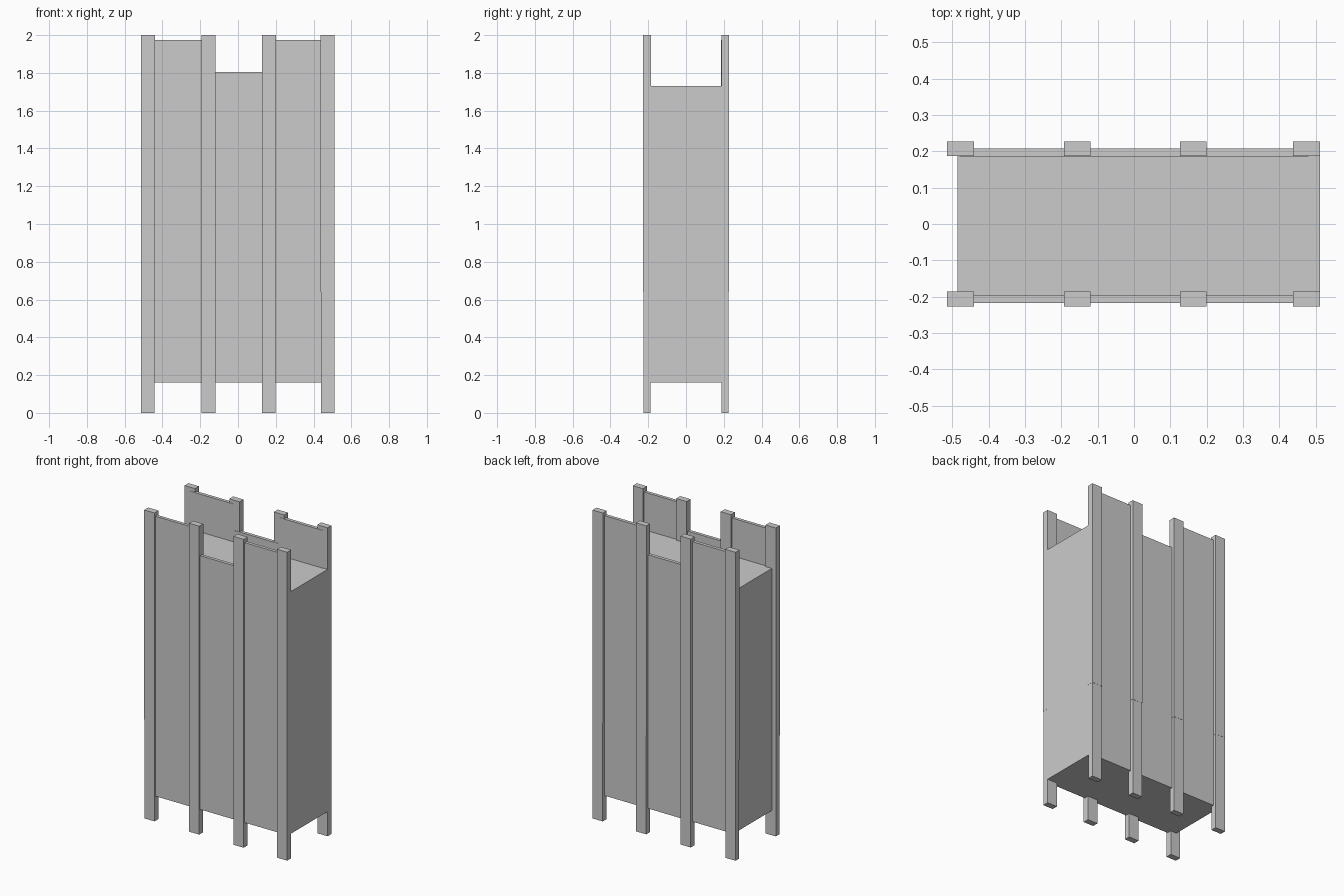
import bpy, bmesh

if "Cube" in bpy.data.objects:
    bpy.data.objects.remove(bpy.data.objects["Cube"])


def finish(name, bm):
    bmesh.ops.recalc_face_normals(bm, faces=bm.faces)
    mesh = bpy.data.meshes.new(name)
    bm.to_mesh(mesh)
    bm.free()
    ob = bpy.data.objects.new(name, mesh)
    bpy.context.collection.objects.link(ob)
    return ob


def box(name, x0, x1, y0, y1, z0, z1):
    bm = bmesh.new()
    bmesh.ops.create_cube(bm, size=1)
    for v in bm.verts:
        v.co = (x1 if v.co.x > 0 else x0,
                y1 if v.co.y > 0 else y0,
                z1 if v.co.z > 0 else z0)
    return finish(name, bm)


def extruded_profile(name, points, y0, y1):
    bm = bmesh.new()
    face = bm.faces.new([bm.verts.new((x, y0, z)) for x, z in points])
    out = bmesh.ops.extrude_face_region(bm, geom=[face])
    for v in out["geom"]:
        if isinstance(v, bmesh.types.BMVert):
            v.co.y = y1
    return finish(name, bm)


SEAM = 0.64          # height of the joint in each post
LID = 1.73           # top of the closed body
FRONT, BACK = -0.217, 0.207

# Closed body: flush with the posts on the right, recessed on the left
box("body", -0.485, 0.511, FRONT, BACK, 0.16, LID)

# Parapet panels with a lowered middle bay
parapet = [(-0.48, LID), (0.48, LID), (0.48, 1.975), (0.165, 1.975),
           (0.165, 1.805), (-0.155, 1.805), (-0.155, 1.975), (-0.48, 1.975)]
extruded_profile("front_parapet", parapet, FRONT, -0.196)
extruded_profile("back_parapet", parapet, 0.185, BACK)

# Two-piece posts along front and back
for side, y0, y1 in (("front", -0.227, -0.186), ("back", 0.187, 0.227)):
    for i, xc in enumerate((-0.477, -0.156, 0.163, 0.475), 1):
        x0, x1 = xc - 0.037, xc + 0.037
        box(f"{side}_post_lower_{i}", x0 + 0.001, x1 - 0.001,
            y0 + 0.001, y1 - 0.001, 0, SEAM)
        box(f"{side}_post_upper_{i}", x0, x1, y0, y1, SEAM, 2.0)
